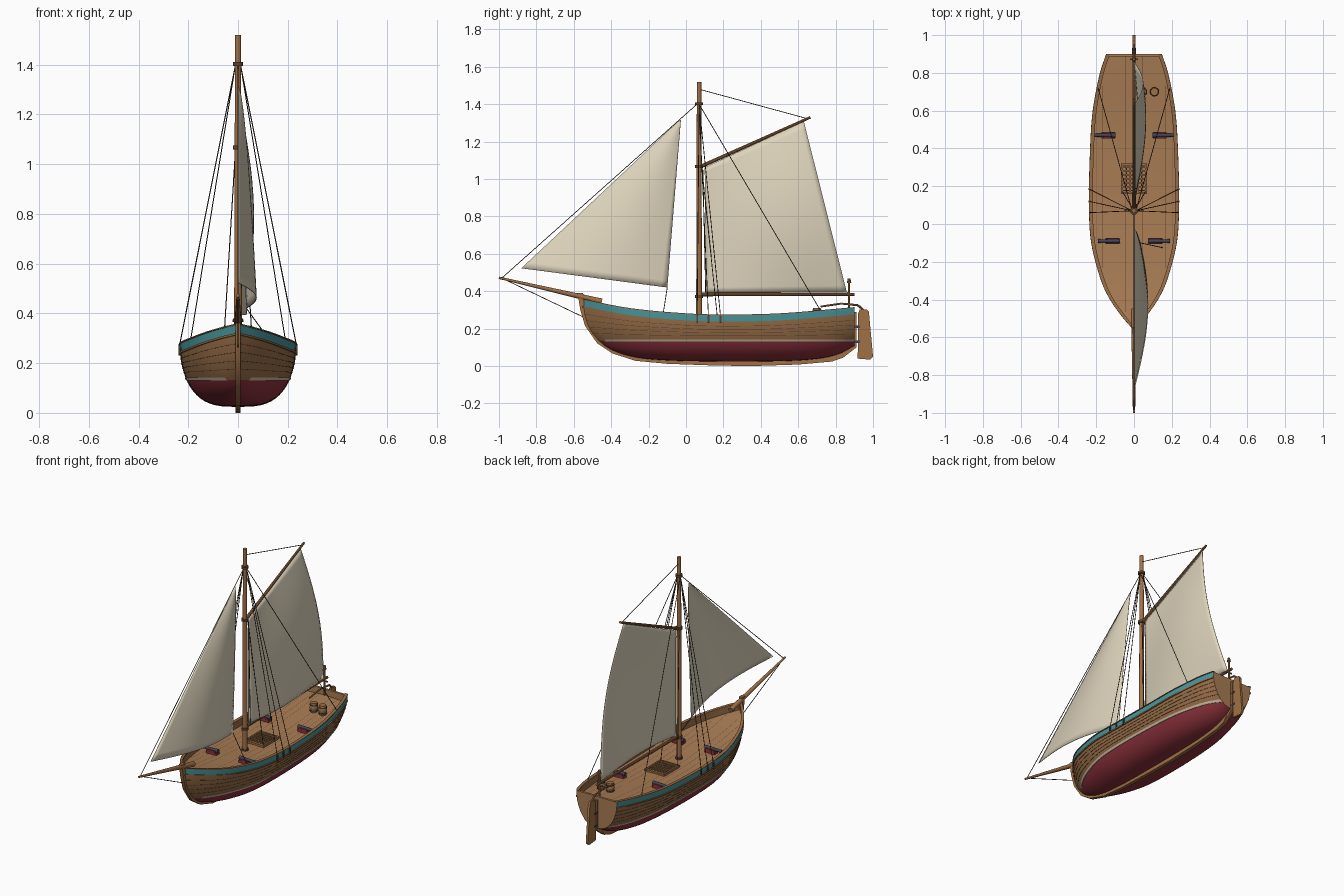
import bpy, bmesh, math
from mathutils import Vector, Matrix

if "Cube" in bpy.data.objects:
    bpy.data.objects.remove(bpy.data.objects["Cube"])


def material(name, r, g, b):
    m = bpy.data.materials.new(name)
    m.diffuse_color = [((c / 255 + .055) / 1.055) ** 2.4 for c in (r, g, b)] + [1]
    m.use_nodes = True
    m.node_tree.nodes["Principled BSDF"].inputs["Base Color"].default_value = m.diffuse_color
    return m


WOOD = material("hull_wood", 150, 108, 70)
DECK = material("deck_wood", 168, 124, 84)
SPAR = material("spar_wood", 160, 112, 70)
DARK = material("dark_wood", 92, 66, 46)
TEAL = material("teal_paint", 72, 150, 155)
RED = material("red_paint", 142, 50, 60)
PALE = material("pale_stripe", 198, 184, 156)
SAIL = material("sail_canvas", 222, 212, 188)
IRON = material("gun_iron", 66, 68, 84)
ROPE = material("rope", 70, 58, 44)


def finish(name, bm, mats):
    bmesh.ops.recalc_face_normals(bm, faces=bm.faces)
    me = bpy.data.meshes.new(name)
    bm.to_mesh(me)
    bm.free()
    for m in mats:
        me.materials.append(m)
    ob = bpy.data.objects.new(name, me)
    bpy.context.collection.objects.link(ob)
    return ob


def cones(name, parts, mat, sides=10):
    """Tapered rods: (start, end, start radius, end radius)."""
    bm = bmesh.new()
    for p, q, r1, r2 in parts:
        p, q = Vector(p), Vector(q)
        rot = (q - p).to_track_quat('Z', 'Y').to_matrix().to_4x4()
        bmesh.ops.create_cone(bm, cap_ends=True, segments=sides, radius1=r1, radius2=r2,
                              depth=(q - p).length, matrix=Matrix.Translation((p + q) / 2) @ rot)
    return finish(name, bm, [mat])


def boxes(name, parts, mat):
    bm = bmesh.new()
    for c, s in parts:
        bmesh.ops.create_cube(bm, size=1, matrix=Matrix.Translation(c) @ Matrix.Diagonal((*s, 1)))
    return finish(name, bm, [mat])


def prism(name, pts, offset, mat):
    bm = bmesh.new()
    f = bm.faces.new([bm.verts.new(p) for p in pts])
    ext = bmesh.ops.extrude_face_region(bm, geom=[f])["geom"]
    bmesh.ops.translate(bm, vec=offset, verts=[v for v in ext if isinstance(v, bmesh.types.BMVert)])
    return finish(name, bm, [mat])


def loft(name, stations, mats, row_mat, cut=None):
    """Skin rows of points, then mirror to the other side."""
    bm = bmesh.new()
    for s in (1, -1):
        g = [[bm.verts.new((s * x, y, z)) for x, y, z in st] for st in stations]
        for a, b in zip(g, g[1:]):
            for k in range(len(a) - 1):
                bm.faces.new((a[k], a[k + 1], b[k + 1], b[k])).material_index = row_mat(k)
    bmesh.ops.remove_doubles(bm, verts=bm.verts, dist=1e-5)
    if cut:
        bmesh.ops.bisect_plane(bm, geom=bm.verts[:] + bm.edges[:] + bm.faces[:],
                               plane_co=(0, 0, cut), plane_no=(0, 0, 1))
        for f in bm.faces:
            if f.material_index == 0 and f.calc_center_median().z < cut:
                f.material_index = 1
    return finish(name, bm, mats)


def smooth(table, x):
    """Cubic interpolation through a few (x, value) points."""
    n = len(table)
    i = max(k for k in range(n - 1) if k == 0 or table[k][0] <= x)
    (x0, a), (x1, b) = table[i], table[i + 1]
    slope = lambda j: ((table[min(j + 1, n - 1)][1] - table[max(j - 1, 0)][1]) /
                       (table[min(j + 1, n - 1)][0] - table[max(j - 1, 0)][0]))
    h = x1 - x0
    t = (x - x0) / h
    return (a * (2*t**3 - 3*t*t + 1) + b * (3*t*t - 2*t**3)
            + h * slope(i) * (t**3 - 2*t*t + t) + h * slope(i + 1) * (t**3 - t*t))


# Hull lines: half beam, sheer height and bottom height along y
BEAM = [(-.56, 0), (-.53, .025), (-.5, .052), (-.4, .123), (-.3, .17), (-.1, .222), (.1, .234),
        (.4, .228), (.6, .214), (.8, .176), (.9, .143)]
SHEER = [(-.56, .355), (-.3, .305), (0, .277), (.2, .271), (.5, .277), (.9, .31)]
BOTTOM = [(-.56, .31), (-.55, .262), (-.53, .212), (-.5, .168), (-.45, .118), (-.4, .086), (-.3, .052),
          (-.15, .033), (.1, .025), (.5, .026), (.7, .038), (.82, .065), (.9, .108)]
FULL = [(-.56, .75), (-.4, .55), (-.15, .36), (.1, .32), (.6, .35), (.9, .45)]
beam, sheer, bottom = (lambda y, t=t: smooth(t, y) for t in (BEAM, SHEER, BOTTOM))
deck_z = lambda y: sheer(y) - .043


def side(y, z):
    u = min(1, max(0, (z - bottom(y)) / (sheer(y) - bottom(y))))
    return max(0, beam(y)) * (1 - (1 - u) ** 2) ** smooth(FULL, y)


YS = [-.56, -.55, -.54, -.53, -.515] + [-.5 + 1.4 * i / 42 for i in range(43)]


def section(y):
    lo, hi = bottom(y), sheer(y) - .033
    zs = [lo + (hi - lo) * (i / 14) ** 1.8 for i in range(15)] + [sheer(y)]
    return [(side(y, z), y, z) for z in zs]


def hull_station(y):
    x = max(0, beam(y) - .013)
    return section(y) + [(x, y, sheer(y)), (x, y, deck_z(y) - .01)]


loft("hull", [hull_station(y) for y in YS], [WOOD, RED, TEAL],
     lambda k: 2 if k == 14 else 0, cut=.133)
loft("deck", [[(0, y, deck_z(y) + .006), (max(0, beam(y) - .006), y, deck_z(y))] for y in YS[1:]],
     [DECK], lambda k: 0)
half = section(.9)
prism("transom", half + [(-x, y, z) for x, y, z in half[:0:-1]], (0, -.014, 0), DECK)


# Raised bands that follow the hull side
def band(name, lo, hi, off, mat):
    rows = []
    for y in YS:
        a, b = lo(y), hi(y)
        if bottom(y) < a:
            rows.append([(side(y, a), y, a), (side(y, a) + off, y, a),
                         (side(y, b) + off, y, b), (side(y, b), y, b)])
    loft(name, rows, [mat], lambda k: 0)


band("waterline_stripe", lambda y: .13, lambda y: .143, .003, PALE)
band("rub_rail", lambda y: sheer(y) - .041, lambda y: sheer(y) - .033, .006, WOOD)
for i in range(1, 5):
    seam = lambda y, i=i: .143 + (sheer(y) - .184) * i / 5
    band(f"plank_seam_{i}", seam, lambda y: seam(y) + .002, .0015, DARK)
loft("cap_rail", [[(max(0, beam(y) - .016), y, sheer(y)), (max(0, beam(y) - .016), y, sheer(y) + .005),
                   (max(0, beam(y)) + .004, y, sheer(y) + .005), (max(0, beam(y)) + .004, y, sheer(y))]
                  for y in YS], [WOOD], lambda k: 0)
for i in range(1, 5):
    loft(f"deck_seam_{i}", [[(.042 * i + d, y, deck_z(y) + .0072 - .006 * .042 * i / beam(y))
                             for d in (0, .002)]
                            for y in YS if beam(y) > .042 * i + .02], [DARK], lambda k: 0)

# Stem and keel, sternpost, rudder
outer = [(-.58, .39), (-.565, .30), (-.54, .215), (-.475, .122), (-.395, .068), (-.27, .028), (-.1, .012),
         (.15, .003), (.35, 0), (.6, .008), (.78, .024), (.84, .045), (.86, .075)]
inner = [(.86, .1), (.78, .07), (.5, .045), (.1, .04), (-.2, .05), (-.37, .085), (-.48, .17), (-.53, .25),
         (-.55, .39)]
prism("stem_and_keel", [(-.011, y, z) for y, z in outer + inner], (.022, 0, 0), SPAR)
prism("sternpost", [(-.009, y, z) for y, z in [(.84, .045), (.912, .1), (.912, .29), (.895, .29), (.84, .1)]],
      (.018, 0, 0), SPAR)
prism("rudder", [(-.007, y, z) for y, z in [(.918, .04), (.985, .034), (1, .05), (.978, .29), (.968, .302),
                                            (.928, .302), (.92, .28)]], (.014, 0, 0), SPAR)
boxes("rudder_hinges", [((0, .916, z), (.019, .03, .012)) for z in (.13, .21)], IRON)
cones("tiller", [((0, .95, .298), (0, .92, .325), .006, .006), ((0, .92, .325), (0, .83, .334), .006, .005),
                 ((0, .83, .334), (0, .72, .318), .005, .005)], SPAR)

# Mast and spars
M = .07
cones("mast", [((0, M, .2), (0, M, 1.52), .016, .012)], SPAR, 16)
cones("mast_collars", [((0, M, z), (0, M, z + .015), .021, .021) for z in (.232, .365, 1.06, 1.395)], DARK, 16)
cones("boom", [((0, .055, .383), (0, .9, .383), .010, .008)], SPAR)
cones("gaff", [((0, .075, 1.065), (0, .665, 1.33), .010, .007)], SPAR)
cones("bowsprit", [((0, -.45, .345), (0, -1, .472), .016, .006)], SPAR, 12)
cones("boom_crutch", [((0, .872, .28), (0, .872, .45), .006, .006), ((0, .872, .445), (0, .872, .468), .012, .007),
                      ((-.022, .872, .37), (.022, .872, .37), .005, .005)], SPAR)


# Sails: bellied grids between corners
def sail(name, tack, clew, peak, throat, belly, n=24):
    bm = bmesh.new()
    g = []
    for j in range(n + 1):
        v = j / n
        a, b = (Vector(p).lerp(Vector(q), v) for p, q in ((tack, throat), (clew, peak)))
        g.append([bm.verts.new((belly(i / n, v), *a.lerp(b, i / n))) for i in range(n + 1)])
    for j in range(n):
        for i in range(n):
            bm.faces.new((g[j][i], g[j][i + 1], g[j + 1][i + 1], g[j + 1][i]))
    ob = finish(name, bm, [SAIL])
    s = ob.modifiers.new("thickness", 'SOLIDIFY')
    s.thickness, s.offset = .003, 0


sail("mainsail", (.105, .393), (.86, .393), (.63, 1.308), (.1, 1.062),
     lambda u, v: .068 * math.sin(math.pi * .75 * u) * ((1 - v * v) * (1 - u) + u * math.sin(math.pi * v)))
sail("jib", (-.88, .523), (-.1, .42), (-.028, 1.315), (-.034, 1.315),
     lambda u, v: .074 * math.sin(math.pi * .85 * u) * (1 - v) ** .6)

# Rigging lines
lines = [((0, -.985, .47), (0, M, 1.41)), ((0, -.97, .463), (0, -.545, .26)), ((0, M, 1.48), (0, .64, 1.325)),
         ((.034, -.1, .42), (.15, -.125, .26)), ((.012, .09, 1.05), (.014, .105, .39)),
         ((0, .86, .393), (0, .89, .383))]
feet = (.06, .12, .185)
for s in (1, -1):
    lines += [((s * .01, M, 1.4), (s * (beam(y) + .003), y, .262)) for y in feet]
    lines += [((s * .01, M, 1.4), (s * .19, .72, .295)), ((s * .01, .085, 1.06), (s * .06, .17, .24))]
cones("rigging", [(p, q, .0022, .0022) for p, q in lines], ROPE, 5)
boxes("chainplates", [((s * (beam(y) + .003), y, .25), (.006, .01, .04)) for s in (1, -1) for y in feet], DARK)

# Guns on carriages
carriages, barrels = [], []
for y, x in ((.47, .137), (-.09, .115)):
    z = deck_z(y)
    for s in (1, -1):
        carriages += [((s * x, y, z + .011), (.072, .034, .018)),
                      ((s * x, y + .013, z + .023), (.055, .007, .012)),
                      ((s * x, y - .013, z + .023), (.055, .007, .012))]
        barrels += [((s * (x - .04), y, z + .028), (s * (x + .07), y, z + .028), .012, .008),
                    ((s * (x + .062), y, z + .028), (s * (x + .075), y, z + .028), .010, .010)]
boxes("gun_carriages", carriages, RED)
cones("gun_barrels", barrels, IRON, 12)

# Hatch grating
z = deck_z(.24) + .009
boxes("hatch_grating",
      [((s * .064, .24, z), (.01, .16, .018)) for s in (1, -1)]
      + [((0, .24 + s * .075, z), (.13, .01, .018)) for s in (1, -1)]
      + [((.02 * i, .24, z), (.007, .15, .013)) for i in range(-2, 3)]
      + [((0, .24 + .021 * i, z), (.125, .007, .013)) for i in range(-3, 4)], WOOD)

# Barrels by the helm
tubs, hoops = [], []
z = deck_z(.7)
for x in (.045, .108):
    tubs += [((x, .7, z), (x, .7, z + .031), .02, .025), ((x, .7, z + .031), (x, .7, z + .062), .025, .02)]
    hoops += [((x, .7, z + h), (x, .7, z + h + .006), .0245, .0245) for h in (.01, .046)]
cones("deck_barrels", tubs, SPAR, 16)
cones("barrel_hoops", hoops, IRON, 16)

# Smooth shading with sharp edges kept
bpy.ops.object.select_all(action='SELECT')
bpy.context.view_layer.objects.active = bpy.data.objects["hull"]
bpy.ops.object.shade_smooth_by_angle(angle=math.radians(35))
